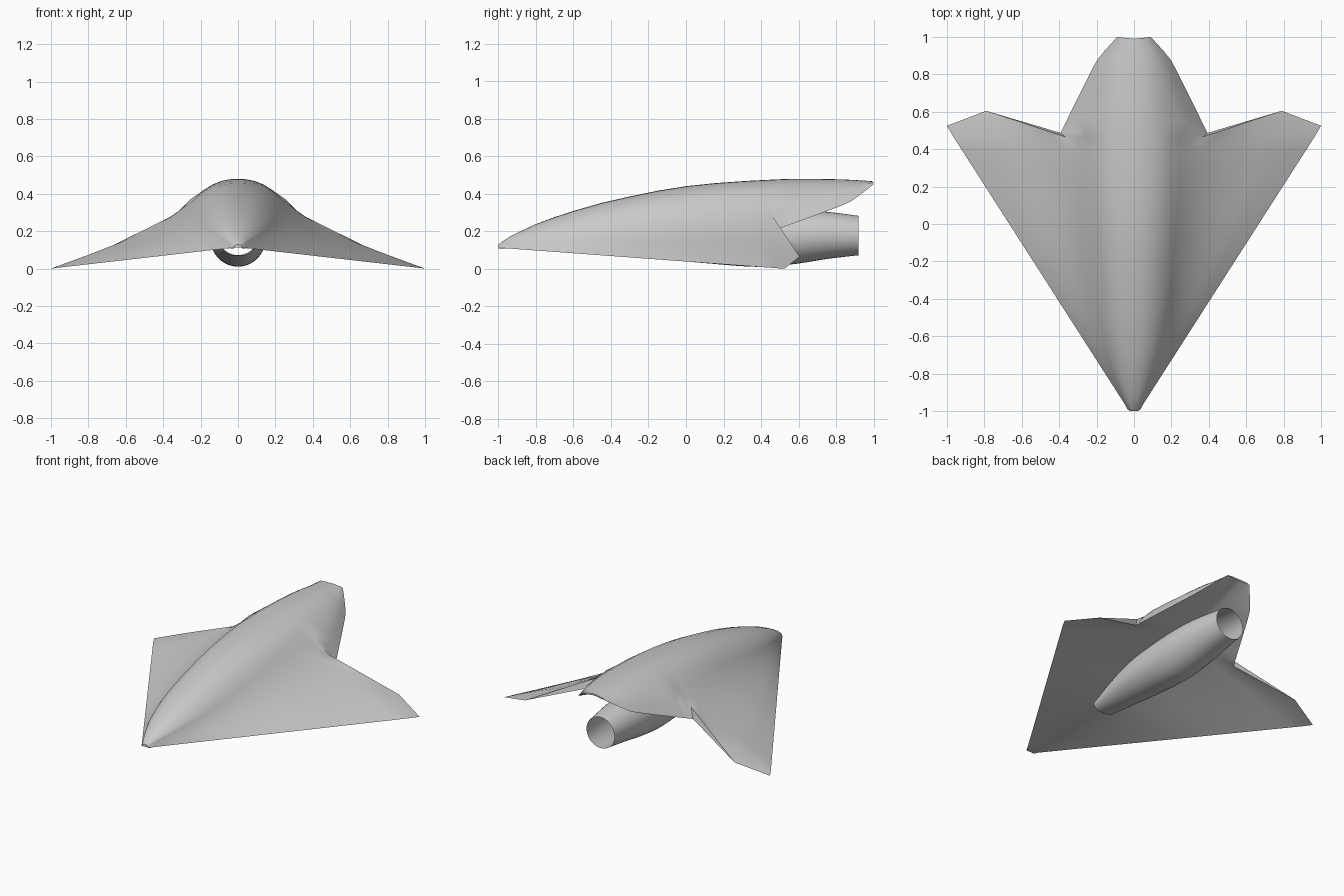
import bpy, bmesh, math

if "Cube" in bpy.data.objects:
    bpy.data.objects.remove(bpy.data.objects["Cube"])


def curve(keys):
    """Smooth interpolation through (position, value) keys."""
    def value(p):
        i = 0
        while i < len(keys) - 2 and p > keys[i + 1][0]:
            i += 1
        slope = []
        for k in (i, i + 1):
            a, b = keys[max(k - 1, 0)], keys[min(k + 1, len(keys) - 1)]
            slope.append((b[1] - a[1]) / (b[0] - a[0]))
        (p0, v0), (p1, v1) = keys[i], keys[i + 1]
        d = p1 - p0
        t = min(max((p - p0) / d, 0), 1)
        return ((2*t**3 - 3*t*t + 1) * v0 + (t**3 - 2*t*t + t) * d * slope[0]
                + (3*t*t - 2*t**3) * v1 + (t**3 - t*t) * d * slope[1])
    return value


# Lengthwise lines of the hull
crown_z = curve([(-1, .128), (-.95, .165), (-.8, .238), (-.6, .308), (-.4, .363), (0, .44), (.5, .477), (.8, .477), (1, .467)])
shoulder_x = curve([(-1, .018), (-.95, .045), (-.8, .105), (-.5, .165), (0, .19), (.4, .19), (.8, .15), (1, .06)])
shoulder_z = curve([(-1, .124), (-.95, .145), (-.8, .19), (-.4, .285), (0, .37), (.4, .413), (.8, .432), (1, .46)])
belly_z = curve([(-1, .112), (-.3, .16), (.1, .25), (.46, .31), (.88, .425), (1, .457)])
tail_x = curve([(.487, .393), (.86, .207), (.9, .18), (1, .09)])
tail_z = curve([(.487, .21), (.86, .349), (.9, .373), (1, .45)])

ROOT_Y, ROOT_T = .465, .229
CROWN = [k / 4 for k in range(5)]
WING = [.08, .15, ROOT_T, .32, .42, .55, .68, .8, 1]
ROOT = len(CROWN) + WING.index(ROOT_T)


def edge(y):
    """Leading edge, rounded off at the nose."""
    x = .045 + (y + .97) * .641 if y > -.97 else .022 + .023 * math.sqrt((y + 1) / .03)
    return x, .112 - (y + 1) * .0735


def wing_point(x, y):
    """Height of the upper skin outboard of the shoulder, dished near the root."""
    xe, ze = edge(y)
    xs, zs = shoulder_x(y), shoulder_z(y)
    t = (x - xs) / (xe - xs)
    dish = min(.77, 1.3 * (xe - xs)) * t * (1 - t) * (.06 + .38 * (1 - t))
    return zs + (ze - zs) * t - dish


def belly(x, y, xe, ze, top):
    z = ze + (belly_z(y) - ze) * (1 - min(x / xe, 1) ** 1.3)
    return min(z, top - .006)


def crown_points(y):
    return [(shoulder_x(y) * k, crown_z(y) - (crown_z(y) - shoulder_z(y)) * k ** 2.4) for k in CROWN]


bm = bmesh.new()


def face(*verts):
    unique = list(dict.fromkeys(verts))
    if len(unique) > 2 and not bm.faces.get(unique):
        bm.faces.new(unique)


def strip(a, b):
    for i in range(len(a) - 1):
        face(a[i], a[i + 1], b[i + 1], b[i])


def add_row(points, y, xe, ze, end_dip=0):
    """Upper and lower vertices of one cross-section, sharing the outer edge."""
    upper, lower = [], []
    for x, z in points:
        yy = y - end_dip * (1 - x / xe)
        upper.append(bm.verts.new((x, yy, z)))
        lower.append(bm.verts.new((x, yy, belly(x, y, xe, ze, z))) if x < xe - 1e-5 else upper[-1])
    return upper, lower


# Forward hull and wings
stations = [-1, -.99, -.97, -.94, -.9, -.8, -.7, -.6, -.45, -.3, -.15, 0, .15, .3, .4, ROOT_Y]
rows = []
for y in stations:
    xe, ze = edge(y)
    xs = shoulder_x(y)
    points = crown_points(y) + [(xs + (xe - xs) * t, wing_point(xs + (xe - xs) * t, y)) for t in WING]
    points[-1] = (xe, ze)
    rows.append(add_row(points, y, xe, ze))
strip(*rows[0])
for a, b in zip(rows, rows[1:]):
    strip(a[0], b[0])
    strip(a[1], b[1])
root_up, root_low = rows[-1]

# Tail hood
previous = (root_up[:ROOT + 1], root_low[:ROOT + 1])
notch = None
for y in [.487, .55, .62, .7, .78, .84, .88, .93, 1]:
    xe, ze = tail_x(y), tail_z(y)
    xs, zs = shoulder_x(y), shoulder_z(y)
    points = crown_points(y)
    for t in WING[:WING.index(ROOT_T) + 1]:
        f = t / ROOT_T
        points.append((xs + (xe - xs) * f, zs + (ze - zs) * f + .16 * (1.1 - y) * f * (1 - f)))
    points[-1] = (xe, ze)
    row = add_row(points, y, xe, ze, .01 if y == 1 else 0)
    notch = notch or row[0][-1]
    strip(previous[0], row[0])
    strip(previous[1], row[1])
    previous = row
strip(*previous)

# Wing tips and straight trailing edges
end_up, end_low = [root_up[ROOT]], [notch]
corner = bm.verts.new((.79, .605, .065))
for t in WING[WING.index(ROOT_T) + 1:-2]:
    f = (t - ROOT_T) / (.8 - ROOT_T)
    end_up.append(bm.verts.new(root_up[ROOT].co.lerp(corner.co, f)))
    end_low.append(bm.verts.new(notch.co.lerp(corner.co, f)))
tip = bm.verts.new((1, .525, 0))
end_up += [corner, tip]
end_low += [corner, tip]
strip(root_up[ROOT:], end_up)
strip(root_low[ROOT:], end_low)
strip(end_up, end_low)
bmesh.ops.recalc_face_normals(bm, faces=bm.faces[:])

grey = bpy.data.materials.new("hull_grey")
grey.use_nodes = True
grey.diffuse_color = (.6, .6, .6, 1)
grey.node_tree.nodes["Principled BSDF"].inputs["Base Color"].default_value = (.6, .6, .6, 1)


def finish(name, mesh_data, angle):
    mesh = bpy.data.meshes.new(name)
    mesh_data.to_mesh(mesh)
    mesh_data.free()
    mesh.materials.append(grey)
    obj = bpy.data.objects.new(name, mesh)
    bpy.context.collection.objects.link(obj)
    bpy.ops.object.select_all(action='DESELECT')
    obj.select_set(True)
    bpy.context.view_layer.objects.active = obj
    bpy.ops.object.shade_smooth_by_angle(angle=math.radians(angle))
    return obj


hull = finish("winged_hull", bm, 35)
mirror = hull.modifiers.new("mirror", 'MIRROR')
mirror.merge_threshold = .0005

# Open engine duct slung under the hull
width = curve([(-.29, .08), (-.1, .11), (.1, .135), (.4, .148), (.6, .143), (.75, .128), (.92, .105)])
bottom = curve([(-.29, .07), (-.1, .05), (.1, .03), (.4, .01), (.6, .028), (.75, .052), (.92, .072)])
top = curve([(-.29, .15), (-.1, .23), (.1, .285), (.4, .315), (.6, .316), (.75, .304), (.92, .282)])
duct = bmesh.new()
SIDES, STEPS = 40, 20
last = None
for i in range(STEPS + 1):
    y = -.29 + 1.21 * i / STEPS
    mid, half = (top(y) + bottom(y)) / 2, (top(y) - bottom(y)) / 2
    ring = [duct.verts.new((width(y) * math.cos(a), y, mid + half * math.sin(a)))
            for a in (2 * math.pi * k / SIDES for k in range(SIDES))]
    if last:
        for k in range(SIDES):
            n = (k + 1) % SIDES
            duct.faces.new((last[k], ring[k], ring[n], last[n]))
    last = ring
bmesh.ops.recalc_face_normals(duct, faces=duct.faces[:])
finish("engine_duct", duct, 40)
